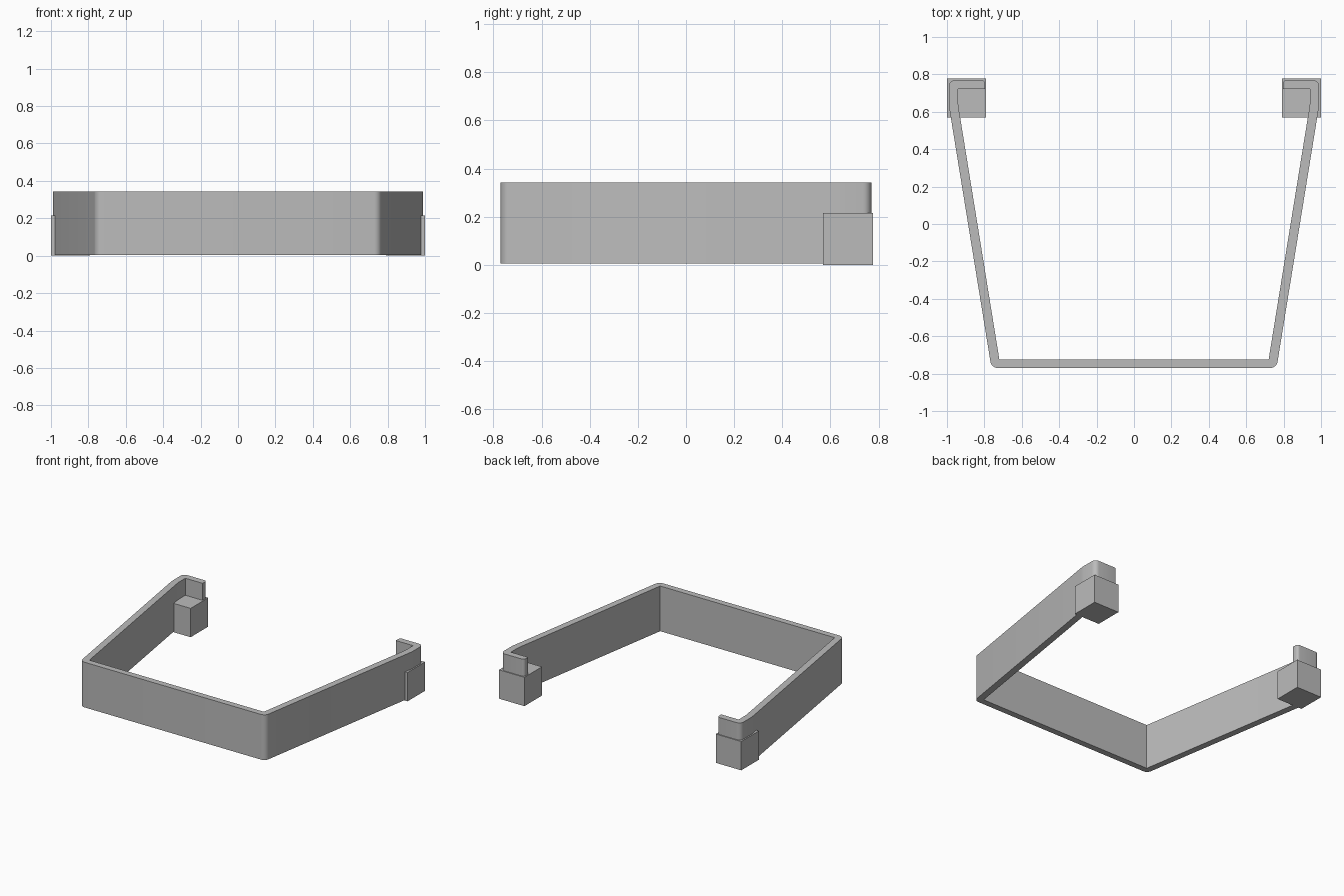
import bpy, bmesh, math
from mathutils import Vector

if "Cube" in bpy.data.objects:
    bpy.data.objects.remove(bpy.data.objects["Cube"])

grey = bpy.data.materials.new("grey")
grey.diffuse_color = (0.5, 0.5, 0.5, 1)
grey.use_nodes = True
grey.node_tree.nodes["Principled BSDF"].inputs["Base Color"].default_value = grey.diffuse_color


def rounded(points, steps=6):
    """Replace each (x, y, radius) corner of an open path by an arc."""
    out = []
    for i, (x, y, r) in enumerate(points):
        p = Vector((x, y))
        if r == 0:
            out.append(p)
            continue
        a = (Vector(points[i - 1][:2]) - p).normalized()
        b = (Vector(points[i + 1][:2]) - p).normalized()
        half = a.angle(b) / 2
        centre = p + (a + b).normalized() * r / math.sin(half)
        start = p + a * r / math.tan(half) - centre
        end = p + b * r / math.tan(half) - centre
        total = start.angle_signed(end)
        for k in range(steps + 1):
            t = -total * k / steps
            c, s = math.cos(t), math.sin(t)
            out.append(centre + Vector((start.x * c - start.y * s, start.x * s + start.y * c)))
    return out


def extrude(name, outline, z0, z1):
    bm = bmesh.new()
    face = bm.faces.new([bm.verts.new((p[0], p[1], z0)) for p in outline])
    top = bmesh.ops.extrude_face_region(bm, geom=[face])["geom"]
    bmesh.ops.translate(bm, vec=(0, 0, z1 - z0),
                        verts=[v for v in top if isinstance(v, bmesh.types.BMVert)])
    bmesh.ops.recalc_face_normals(bm, faces=bm.faces)
    mesh = bpy.data.meshes.new(name)
    bm.to_mesh(mesh)
    bm.free()
    mesh.materials.append(grey)
    obj = bpy.data.objects.new(name, mesh)
    bpy.context.collection.objects.link(obj)
    return obj


# Bent strap: right half from the front centre, round the hook and back along the inside
half = rounded([
    (0, -0.77, 0), (0.762, -0.77, 0.04), (0.99, 0.635, 0.25), (0.99, 0.77, 0.035),
    (0.797, 0.77, 0.02), (0.797, 0.722, 0), (0.94, 0.722, 0), (0.94, 0.635, 0.2),
    (0.72, -0.724, 0), (0, -0.724, 0)])
outline = half[1:-1] + [half[-1]] + [Vector((-p.x, p.y)) for p in reversed(half[1:-1])] + [half[0]]
strap = extrude("strap", outline, 0.005, 0.342)
bpy.context.view_layer.objects.active = strap
strap.select_set(True)
bpy.ops.object.shade_smooth_by_angle(angle=math.radians(30))

# Square end blocks around the hooks
for side, name in ((-1, "left_block"), (1, "right_block")):
    extrude(name, [(side * 0.79, 0.57), (side * 1.0, 0.57),
                   (side * 1.0, 0.777), (side * 0.79, 0.777)], 0, 0.215)
